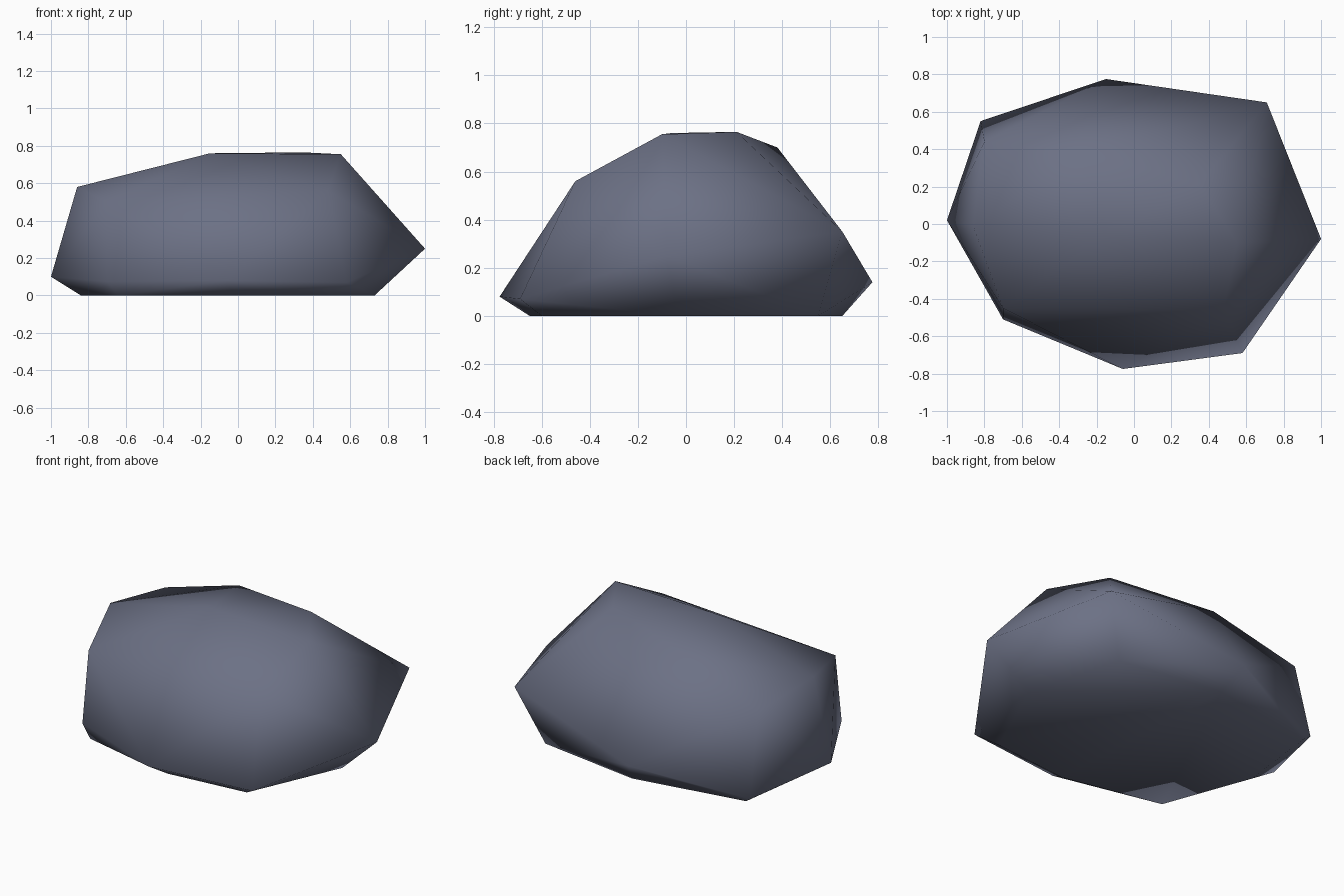
import bpy
import bmesh

if "Cube" in bpy.data.objects:
    bpy.data.objects.remove(bpy.data.objects["Cube"])

# Corner points of the boulder, grouped by height
crown = [(0.55, -0.10, 0.755), (0.35, 0.21, 0.765), (-0.15, -0.06, 0.76), (-0.26, 0.38, 0.70)]
shoulder = [(0.48, -0.46, 0.56), (-0.70, -0.45, 0.50), (-0.86, -0.01, 0.58), (-0.80, 0.44, 0.52)]
girth = [(1.0, -0.08, 0.25), (0.71, 0.65, 0.35), (-0.15, 0.775, 0.14), (-0.82, 0.55, 0.03),
         (-1.0, 0.02, 0.10), (-0.70, -0.51, 0.075), (-0.06, -0.775, 0.08), (0.58, -0.69, 0.07)]
base = [(0.73, -0.03, 0), (0.57, 0.55, 0), (-0.09, 0.65, 0), (-0.78, 0.53, 0),
        (-0.84, 0.02, 0), (-0.64, -0.52, 0), (-0.02, -0.65, 0), (0.48, -0.60, 0)]

# Wrap the points in a convex shell
bm = bmesh.new()
for p in crown + shoulder + girth + base:
    bm.verts.new(p)
hull = bmesh.ops.convex_hull(bm, input=bm.verts)
loose = [v for v in bm.verts if not v.link_faces]
bmesh.ops.delete(bm, geom=loose, context='VERTS')
bmesh.ops.recalc_face_normals(bm, faces=bm.faces)
for f in bm.faces:
    f.smooth = True

mesh = bpy.data.meshes.new("boulder")
bm.to_mesh(mesh)
bm.free()

# Single slate colour
stone = bpy.data.materials.new("slate grey")
stone.diffuse_color = (0.15, 0.165, 0.235, 1)
stone.use_nodes = True
stone.node_tree.nodes["Principled BSDF"].inputs["Base Color"].default_value = stone.diffuse_color
mesh.materials.append(stone)

boulder = bpy.data.objects.new("boulder", mesh)
bpy.context.collection.objects.link(boulder)
